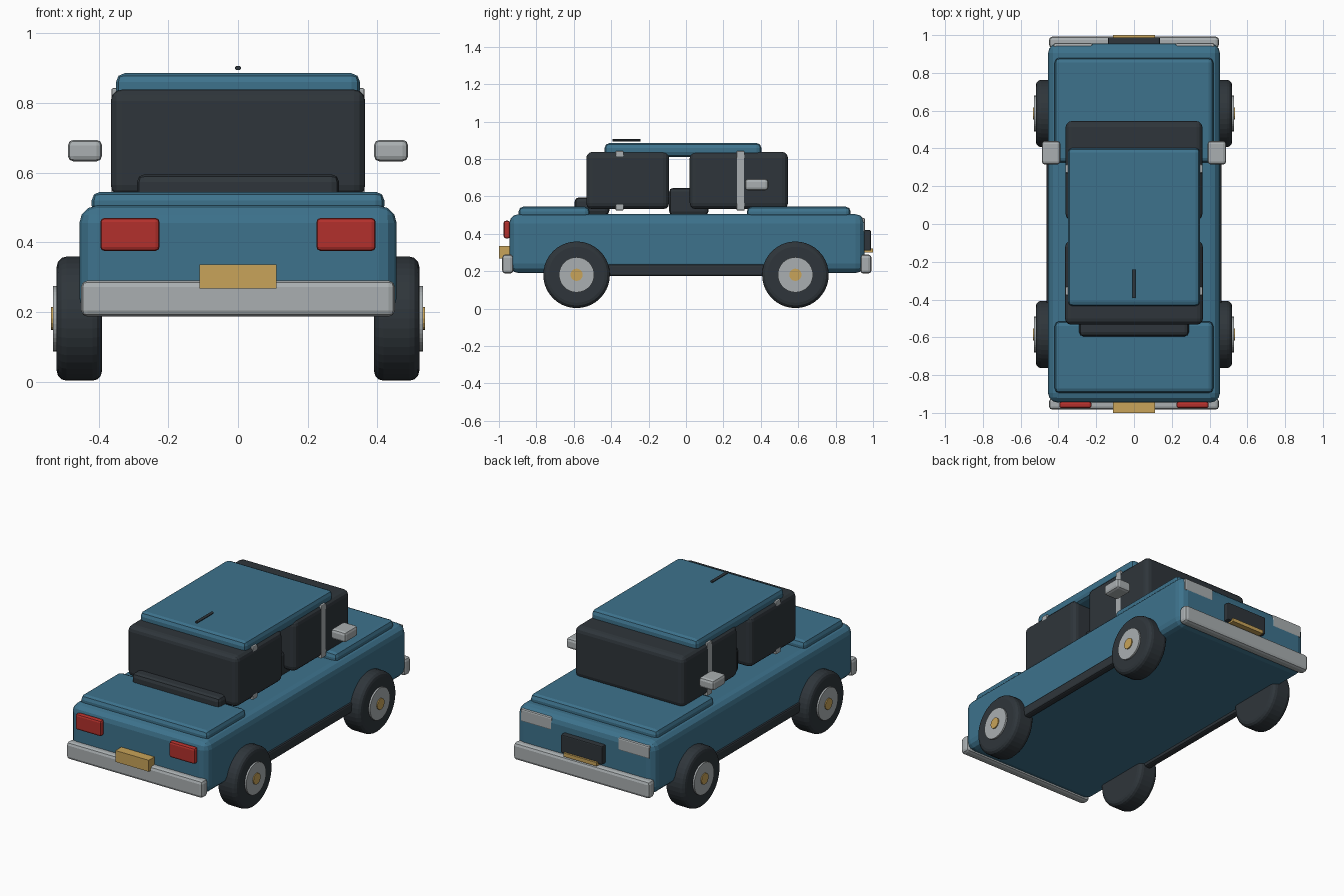
import bpy, bmesh, math
from mathutils import Matrix, Vector

if "Cube" in bpy.data.objects:
    bpy.data.objects.remove(bpy.data.objects["Cube"], do_unlink=True)


def material(name, rgb):
    m = bpy.data.materials.new(name)
    m.use_nodes = True
    color = (*rgb, 1)
    m.diffuse_color = color
    m.node_tree.nodes["Principled BSDF"].inputs["Base Color"].default_value = color
    return m


BLUE = material("blue paint", (0.047, 0.17, 0.265))
DARK = material("dark glass and rubber", (0.028, 0.036, 0.043))
METAL = material("pale metal", (0.40, 0.43, 0.44))
GOLD = material("brass yellow", (0.58, 0.37, 0.10))
RED = material("red lens", (0.45, 0.03, 0.025))


def finish(bm, name, mat, bevel, segments=2):
    if bevel:
        sharp = [e for e in bm.edges if e.calc_face_angle(0) > math.radians(40)]
        bmesh.ops.bevel(bm, geom=sharp, offset=bevel, segments=segments,
                        profile=0.5, affect='EDGES', clamp_overlap=True)
    mesh = bpy.data.meshes.new(name)
    bm.to_mesh(mesh)
    bm.free()
    mesh.materials.append(mat)
    ob = bpy.data.objects.new(name, mesh)
    bpy.context.collection.objects.link(ob)
    return ob


def box(name, mat, x, y, z, bevel=0.0, segments=2):
    """Bevelled box given by its (min, max) range on each axis."""
    bm = bmesh.new()
    size = Vector((x[1] - x[0], y[1] - y[0], z[1] - z[0]))
    centre = Vector((sum(x), sum(y), sum(z))) / 2
    bmesh.ops.create_cube(bm, size=1, matrix=Matrix.Translation(centre) @ Matrix.Diagonal((*size, 1)))
    return finish(bm, name, mat, bevel, segments)


def side_box(name, mat, x, y, z, bevel=0.0):
    """A matching pair of boxes on the left and right."""
    box("left_" + name, mat, x, y, z, bevel)
    box("right_" + name, mat, (-x[1], -x[0]), y, z, bevel)


def disc(name, mat, radius, x, y, z, bevel=0.0, sides=40):
    """Cylinder lying along the x axis."""
    bm = bmesh.new()
    m = Matrix.Translation((sum(x) / 2, y, z)) @ Matrix.Rotation(math.pi / 2, 4, 'Y')
    bmesh.ops.create_cone(bm, cap_ends=True, segments=sides, radius1=radius,
                          radius2=radius, depth=abs(x[1] - x[0]), matrix=m)
    return finish(bm, name, mat, bevel, 3)


# Body shell, lids and roof
box("body", BLUE, (-0.455, 0.455), (-0.945, 0.955), (0.19, 0.505), 0.05, 3)
box("front_lid", BLUE, (-0.42, 0.42), (-0.895, -0.515), (0.48, 0.545), 0.025)
box("rear_lid", BLUE, (-0.42, 0.42), (0.325, 0.88), (0.48, 0.545), 0.025)
box("roof", BLUE, (-0.35, 0.35), (-0.435, 0.403), (0.812, 0.885), 0.025)

# Cabin glass blocks, pillars and seats
box("front_cabin_glass", DARK, (-0.365, 0.365), (-0.533, -0.09), (0.532, 0.838), 0.032, 3)
box("rear_cabin_glass", DARK, (-0.362, 0.362), (0.02, 0.545), (0.532, 0.838), 0.032, 3)
for label, y in (("front", -0.355), ("rear", 0.292)):
    side_box(label + "_pillar", METAL, (0.325, 0.363), (y - 0.022, y + 0.022), (0.525, 0.842), 0.005)
box("front_shelf", DARK, (-0.29, 0.29), (-0.595, -0.41), (0.5, 0.595), 0.022)
box("seat", DARK, (-0.29, 0.29), (-0.09, 0.12), (0.5, 0.645), 0.02)

# Sills and mirrors
side_box("sill", DARK, (0.42, 0.464), (-0.45, 0.45), (0.175, 0.235), 0.01)
side_box("mirror", METAL, (0.39, 0.488), (0.315, 0.44), (0.632, 0.694), 0.016)

# Bumpers
box("front_bumper", METAL, (-0.45, 0.45), (-0.983, -0.923), (0.187, 0.29), 0.018)
box("rear_bumper", METAL, (-0.45, 0.45), (0.932, 0.992), (0.187, 0.29), 0.018)

# Lamps, grille and plates
side_box("front_lamp", RED, (0.225, 0.395), (-0.975, -0.94), (0.375, 0.47), 0.012)
side_box("rear_lamp", METAL, (0.22, 0.425), (0.92, 0.957), (0.41, 0.485), 0.008)
box("front_plate", GOLD, (-0.11, 0.11), (-1.0, -0.94), (0.268, 0.336))
box("grille", DARK, (-0.137, 0.137), (0.95, 0.988), (0.31, 0.42), 0.006)
box("rear_plate", GOLD, (-0.11, 0.11), (0.95, 1.0), (0.3, 0.322))

# Wheels with hub and cap
for side_name, s in (("left", 1), ("right", -1)):
    for end_name, y in (("front", -0.585), ("rear", 0.585)):
        label = f"{end_name}_{side_name}_"
        disc(label + "tyre", DARK, 0.178, (0.39 * s, 0.52 * s), y, 0.181, 0.028)
        disc(label + "hub", METAL, 0.094, (0.5 * s, 0.53 * s), y, 0.181)
        disc(label + "cap", GOLD, 0.033, (0.5 * s, 0.536 * s), y, 0.181, sides=16)

# Roof aerial
bm = bmesh.new()
bmesh.ops.create_cone(bm, cap_ends=True, segments=12, radius1=0.009, radius2=0.009, depth=0.15,
                      matrix=Matrix.Translation((0, -0.317, 0.9)) @ Matrix.Diagonal((1, 1, 0.7, 1))
                      @ Matrix.Rotation(math.pi / 2, 4, 'X'))
finish(bm, "aerial", DARK, 0)
